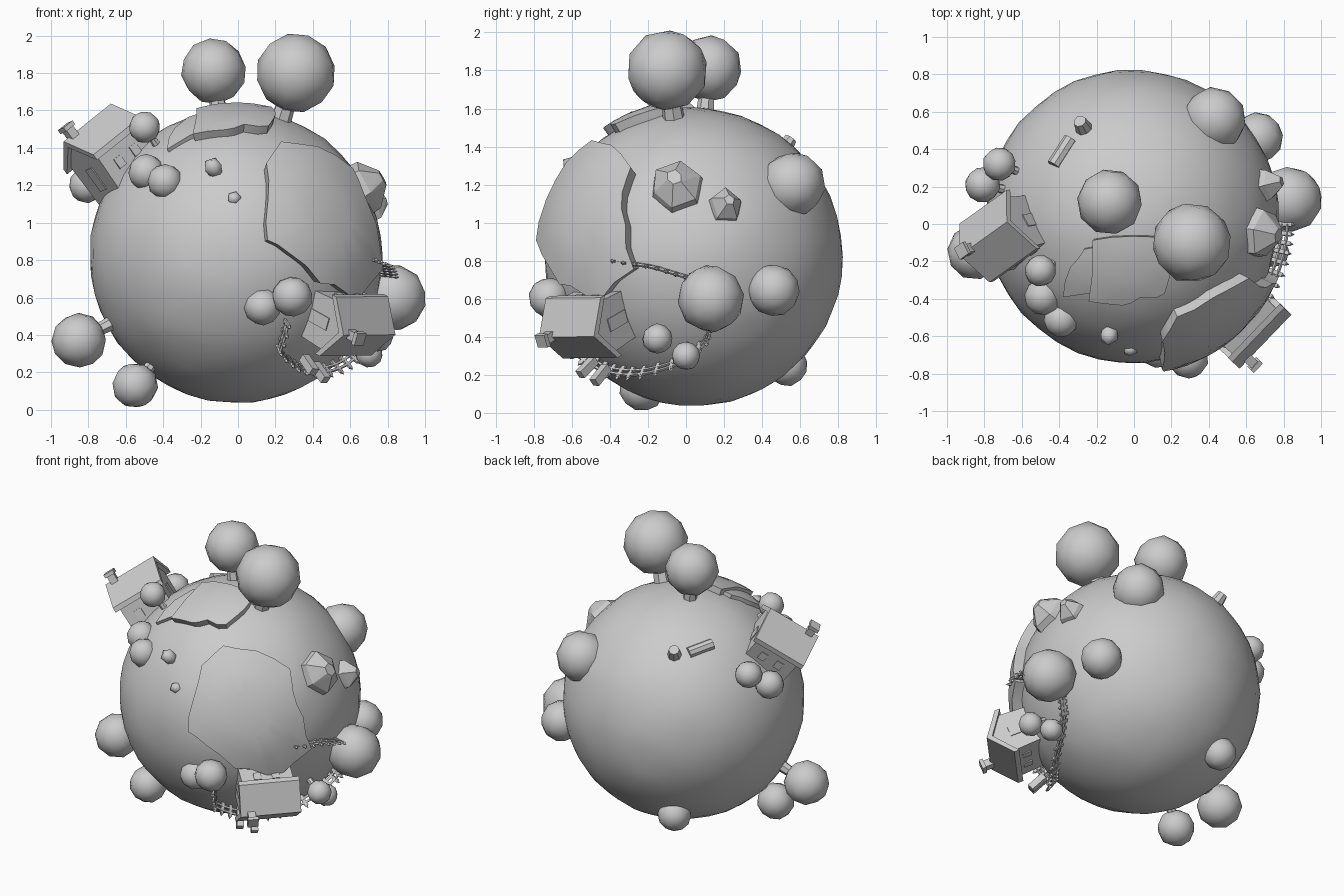
import bpy, bmesh, math, random
from mathutils import Vector, Matrix

random.seed(4)
if bpy.data.objects.get("Cube"):
    bpy.data.objects.remove(bpy.data.objects["Cube"])

CENTRE = Vector((-0.01, 0.04, 0.82))
R = 0.785

grey = bpy.data.materials.new("stone_grey")
grey.use_nodes = True
GREY = (0.6, 0.6, 0.6, 1)
grey.diffuse_color = GREY
grey.node_tree.nodes["Principled BSDF"].inputs["Base Color"].default_value = GREY


def finish(name, bm, smooth=None):
    bmesh.ops.recalc_face_normals(bm, faces=bm.faces)
    mesh = bpy.data.meshes.new(name)
    bm.to_mesh(mesh)
    bm.free()
    mesh.materials.append(grey)
    obj = bpy.data.objects.new(name, mesh)
    bpy.context.collection.objects.link(obj)
    if smooth:
        bpy.ops.object.select_all(action='DESELECT')
        obj.select_set(True)
        bpy.context.view_layer.objects.active = obj
        bpy.ops.object.shade_smooth_by_angle(angle=math.radians(smooth))
    return obj


def frame(origin, up, along):
    # local z = up, local x = along, as near as square allows
    z = Vector(up).normalized()
    y = z.cross(Vector(along)).normalized()
    x = y.cross(z)
    m = Matrix((x, y, z)).transposed().to_4x4()
    m.translation = origin
    return m


def box(bm, m, centre, size):
    bmesh.ops.create_cube(bm, size=1, matrix=m @ Matrix.Translation(centre) @ Matrix.Diagonal((*size, 1)))


def rod(bm, a, b, r1, r2, sides):
    a, b = Vector(a), Vector(b)
    q = (b - a).to_track_quat('Z', 'Y').to_matrix().to_4x4()
    bmesh.ops.create_cone(bm, cap_ends=True, segments=sides, radius1=r1, radius2=r2,
                          depth=(b - a).length, matrix=Matrix.Translation((a + b) / 2) @ q)


def ball(bm, centre, scale, detail=2, wobble=0.0):
    out = (Vector(centre) - CENTRE).normalized()
    m = frame(centre, out, (0.3, 0.5, 0.8)) @ Matrix.Diagonal((*scale, 1))
    vs = bmesh.ops.create_icosphere(bm, subdivisions=detail, radius=1, matrix=m)["verts"]
    for v in vs:
        v.co += (v.co - Vector(centre)) * random.uniform(-wobble, wobble)


# Planet
bm = bmesh.new()
ball(bm, CENTRE + Vector((0, 0, 0.0001)), (R, R, R), 4)
for v in bm.verts:
    v.co += (v.co - CENTRE) * random.uniform(-0.006, 0.004)
finish("planet", bm, 60)


# Raised land plates: outline given across an axis, wrapped on the planet
def plate(name, axis, right, outline, height):
    m = frame(CENTRE, axis, right)
    pts = []
    for i, p in enumerate(outline):
        p, q = Vector(p), Vector(outline[(i + 1) % len(outline)])
        pts += [p, p.lerp(q, 0.5) + Vector((random.uniform(-0.015, 0.015), random.uniform(-0.015, 0.015)))]
    mid = sum(pts, Vector((0, 0))) / len(pts)

    def wrap(p, r):
        return m @ Vector((p.x, p.y, math.sqrt(R * R - p.length_squared))).normalized().lerp(Vector(), 0) \
            if r is None else m @ (Vector((p.x, p.y, math.sqrt(R * R - p.length_squared))).normalized() * r)
    bm = bmesh.new()
    rings = [[bm.verts.new(wrap(mid.lerp(p, f), r)) for p in pts]
             for f, r in ((0.35, R + height), (0.7, R + height), (1, R + height), (1, R - 0.04))]
    n = len(pts)
    bm.faces.new(rings[0])
    for a, b in zip(rings, rings[1:]):
        for i in range(n):
            bm.faces.new((a[i], a[(i + 1) % n], b[(i + 1) % n], b[i]))
    finish(name, bm, 35)


plate("front_land", (0.536, -0.77, 0.342), (0.82, 0.57, 0),
      [(-.1, .35), (.1, .32), (.3, .21), (.32, .07), (.38, -.08), (.43, -.28), (.23, -.45),
       (.15, -.43), (-.03, -.39), (-.2, -.25), (-.31, -.17), (-.28, .03), (-.23, .23)], 0.065)
plate("top_land", (0, 0, 1), (1, 0, 0),
      [(-.2, -.12), (0, -.1), (.18, -.11), (.2, -.24), (.165, -.39), (.04, -.41), (-.05, -.45), (-.22, -.43)], 0.045)
plate("top_land_step", (0, 0, 1), (1, 0, 0),
      [(-.15, -.14), (-.15, -.4), (-.36, -.42), (-.32, -.26), (-.25, -.17)], 0.022)

# Trees: crown centre and radius, trunk runs to the planet surface
trees = [(-.13, .12, 1.81, .175), (.31, -.10, 1.80, .215), (.43, .56, 1.20, .172), (.66, .46, .645, .137),
         (.83, .13, .60, .178), (-.85, -.15, .37, .147), (-.55, -.23, .13, .122), (-.5, -.25, 1.51, .085),
         (-.72, .32, 1.29, .09), (-.81, .21, 1.2, .095), (.75, -.15, .39, .08), (.7, 0, .3, .075)]
for x, y, z, r in trees:
    c = Vector((x, y, z))
    out = (c - CENTRE).normalized()
    bm = bmesh.new()
    ball(bm, c, (r, r, r), 2, 0.02)
    finish("tree_crown", bm, 60)
    bm = bmesh.new()
    rod(bm, CENTRE + out * (R - 0.03), c, r * 0.28, r * 0.18, 7)
    finish("tree_trunk", bm, 50)

# Bushes
for x, y, z, r in [(-.49, -.39, 1.27, .098), (-.39, -.51, 1.22, .095), (.13, -.67, .55, .1),
                   (.29, -.72, .605, .108), (-.28, .53, .25, .11)]:
    bm = bmesh.new()
    ball(bm, (x, y, z), (r, r, r), 2, 0.02)
    finish("bush", bm, 60)

# Rocks: faceted points and small pebbles
for d, r, h, n in [((.69, -.09, .37), .15, .11, 6), ((.72, .17, .27), .1, .09, 5)]:
    m = frame(CENTRE, d, (0, 1, 0.4))
    bm = bmesh.new()
    rings = []
    for rad, dist in ((r, R - 0.06), (r * 0.95, R + h * 0.25), (r * 0.3, R + h)):
        rings.append([bm.verts.new(m @ Vector((rad * random.uniform(.8, 1.1) * math.cos(math.tau * i / n),
                                               rad * math.sin(math.tau * i / n), dist))) for i in range(n)])
    bmesh.ops.convex_hull(bm, input=bm.verts)
    finish("rock", bm)
for p, s in [((-.13, -.59, 1.29), (.05, .055, .07)), ((-.02, -.67, 1.13), (.04, .04, .04))]:
    bm = bmesh.new()
    ball(bm, p, s, 1, 0.08)
    finish("pebble", bm, 50)

# Log and stump
bm = bmesh.new()
rod(bm, (-.43, .315, 1.43), (-.34, .455, 1.395), .037, .037, 8)
finish("log", bm, 40)
bm = bmesh.new()
rod(bm, (-.25, .48, 1.34), (-.29, .55, 1.44), .055, .035, 8)
finish("stump", bm, 40)


# Fences: pickets and two rails following the ground
def fence(name, path, count):
    path = [Vector(p).normalized() for p in path]
    stops = []
    for i in range(count):
        t = i / (count - 1) * (len(path) - 1)
        k = min(int(t), len(path) - 2)
        stops.append(path[k].lerp(path[k + 1], t - k).normalized())
    bm = bmesh.new()
    for i, d in enumerate(stops):
        e = stops[i + 1] if i < count - 1 else d * 2 - stops[i - 1]
        m = frame(CENTRE, d, e - d)
        box(bm, m, (0, 0, R + 0.03), (.022, .012, .09))
        rod(bm, CENTRE + d * (R + 0.075), CENTRE + d * (R + 0.095), .012, 0, 4)
        if i < count - 1:
            for h in (0.022, 0.052):
                rod(bm, CENTRE + d * (R + h), CENTRE + e * (R + h), .009, .009, 4)
    finish(name, bm)


fence("side_fence", [(.68, -.39, -.02), (.75, -.2, -.05), (.78, -.04, -.1)], 8)
fence("yard_fence", [(.26, -.655, -.345), (.22, -.58, -.49), (.32, -.45, -.57), (.45, -.3, -.6),
                     (.58, -.06, -.52), (.65, .06, -.42), (.7, .1, -.32)], 20)


# Houses: walls with gables, overhanging roof, chimney, door, windows
def house(origin, up, ridge, length, span, wall, rise, side):
    m = frame(origin, up, ridge)
    L, W = length / 2, span / 2
    w = W * 0.84

    def prism(bm, half, profile):
        ends = [[bm.verts.new(m @ Vector((s * half, y, z))) for y, z in profile] for s in (-1, 1)]
        n = len(profile)
        bm.faces.new(ends[0])
        bm.faces.new(ends[1])
        for i in range(n):
            j = (i + 1) % n
            bm.faces.new((ends[0][i], ends[0][j], ends[1][j], ends[1][i]))
    bm = bmesh.new()
    prism(bm, L * 0.85, [(-w * .9, -0.08), (w * .9, -0.08), (w, wall), (0, wall + rise * .85), (-w, wall)])
    finish("house_walls", bm)
    bm = bmesh.new()
    prism(bm, L, [(-W, wall - .02), (0, wall + rise - .02), (W, wall - .02),
                  (W, wall + .015), (0, wall + rise + .02), (-W, wall + .015)])
    finish("house_roof", bm)
    bm = bmesh.new()
    box(bm, m, (side * L * .65, 0, wall + rise), (.05, .05, .13))
    box(bm, m, (side * L * .65, 0, wall + rise + .07), (.07, .07, .025))
    finish("chimney", bm)
    bm = bmesh.new()
    for s in (-1, 1):
        box(bm, m, (s * L * .85, 0, wall * .5), (.012, .07, .14))
        for x in (-.06, .06):
            box(bm, m, (x, s * w * .97, wall * .55), (.05, .014, .06))
    finish("door_and_windows", bm)


house(CENTRE + Vector((-.57, -.08, .40)), (-.58, -.1, .81), (.82, .57, .6), .37, .36, .24, .13, -1)
house(CENTRE + Vector((.505, -.47, -.305)), (.65, -.62, -.36), (.7, .7, 0), .4, .34, .17, .12, -1)

# Gate posts by the lower house
for p in [(.44, -.45, .2), (.38, -.52, .24)]:
    out = Vector(p) - CENTRE
    bm = bmesh.new()
    box(bm, frame(Vector(p), out, (.7, .7, 0)), (0, 0, 0), (.045, .045, .12))
    finish("gate_post", bm)
